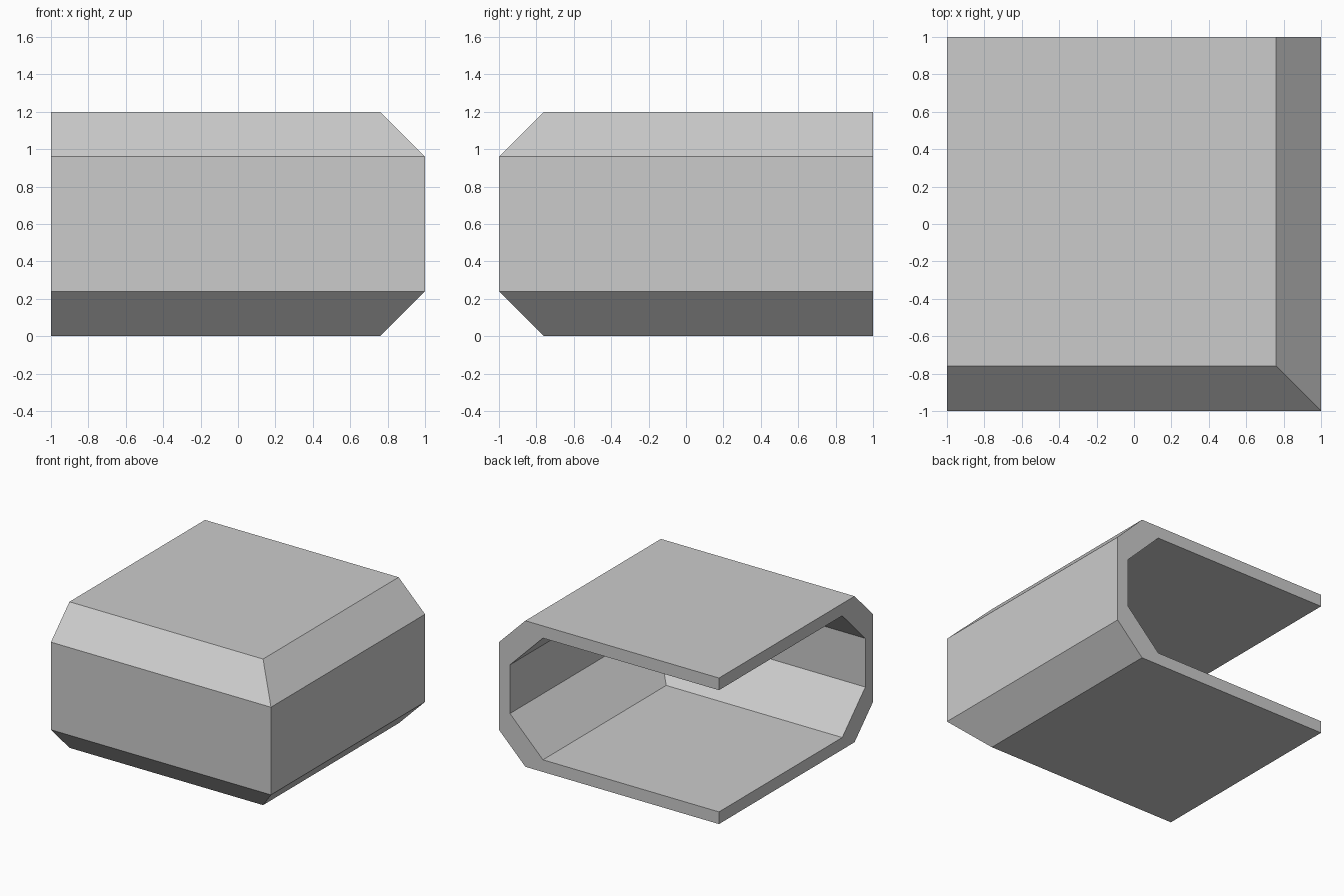
import bpy
import bmesh
import math

if "Cube" in bpy.data.objects:
    bpy.data.objects.remove(bpy.data.objects["Cube"])


def half_section(reach, low, high, chamfer):
    """C-shaped section as (outward offset, height), from lower lip to upper lip."""
    return [(-1, low), (reach - chamfer, low), (reach, low + chamfer),
            (reach, high - chamfer), (reach - chamfer, high), (-1, high)]


# Closed wall section: chamfered outside, thicker chamfer inside
outer = half_section(1.0, 0.0, 1.2, 0.24)
inner = half_section(0.9, 0.1, 1.1, 0.30)

bm = bmesh.new()


def sweep(section):
    """Run a section along the front, round the mitred corner, along the right side."""
    rows = [[bm.verts.new(p) for p in ((-1, -o, z), (o, -o, z), (o, 1, z))]
            for o, z in section]
    for a, b in zip(rows, rows[1:]):
        for i in range(2):
            bm.faces.new((a[i], a[i + 1], b[i + 1], b[i]))
    return rows


skin, lining = sweep(outer), sweep(inner)

# Rims on the open left and back sides
for end in (0, 2):
    for k in range(5):
        bm.faces.new((skin[k][end], skin[k + 1][end],
                      lining[k + 1][end], lining[k][end]))

# Close the lip corner and merge the flat panels
bmesh.ops.remove_doubles(bm, verts=bm.verts, dist=0.0001)
bmesh.ops.recalc_face_normals(bm, faces=bm.faces)
bmesh.ops.dissolve_limit(bm, angle_limit=math.radians(1),
                         verts=bm.verts, edges=bm.edges)

mesh = bpy.data.meshes.new("corner_shell")
bm.to_mesh(mesh)
bm.free()
shell = bpy.data.objects.new("corner_shell", mesh)
bpy.context.collection.objects.link(shell)
